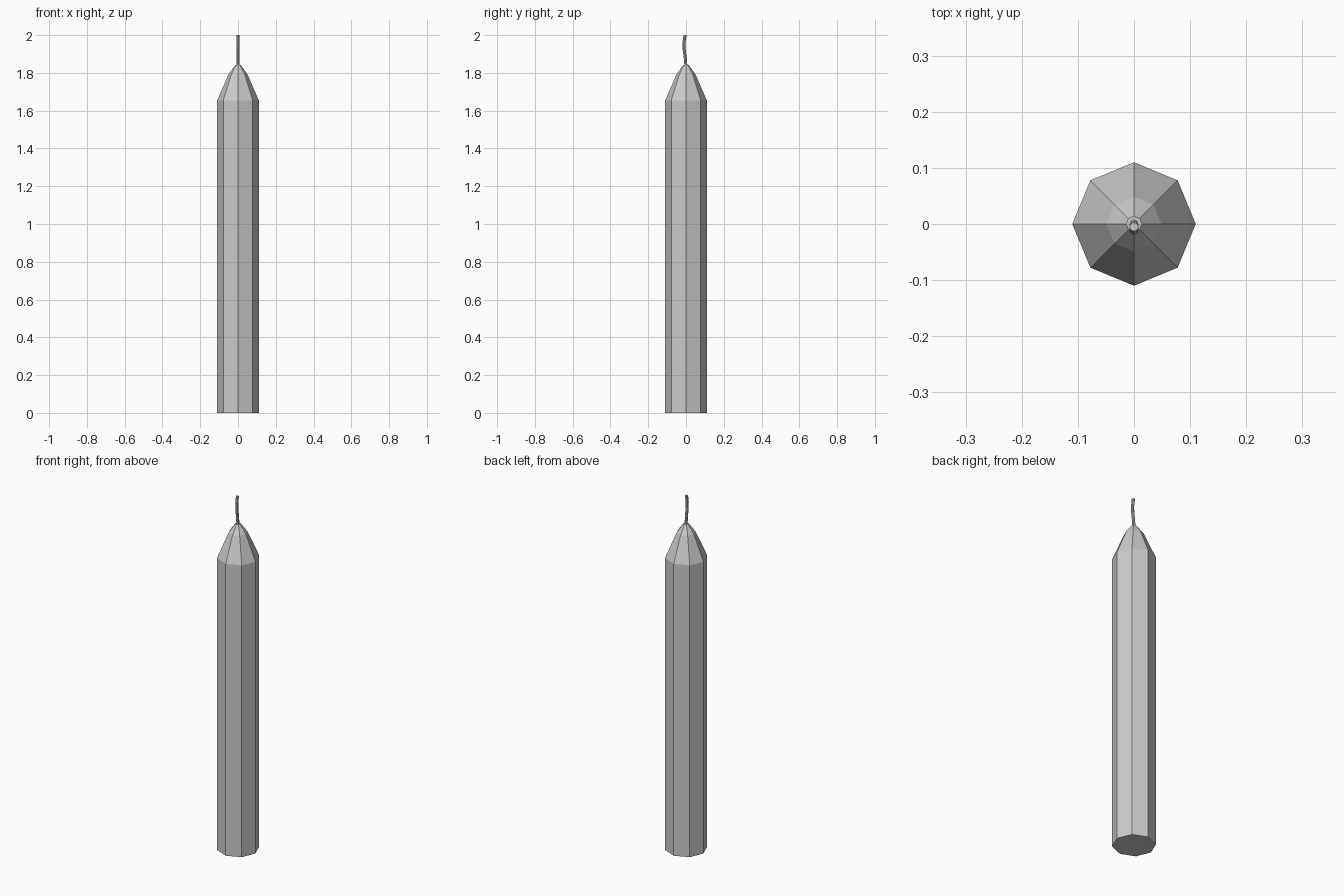
import bpy, bmesh
from math import sin, cos, tau

if "Cube" in bpy.data.objects:
    bpy.data.objects.remove(bpy.data.objects["Cube"])


def loft(name, rings, sides):
    """Skin of circular rings (y offset, z, radius), capped at both ends."""
    bm = bmesh.new()
    loops = [[bm.verts.new((r * cos(tau * i / sides), y + r * sin(tau * i / sides), z))
              for i in range(sides)] for y, z, r in rings]
    for a, b in zip(loops, loops[1:]):
        for i in range(sides):
            j = (i + 1) % sides
            bm.faces.new((a[i], a[j], b[j], b[i]))
    bm.faces.new(loops[0][::-1])
    bm.faces.new(loops[-1])
    mesh = bpy.data.meshes.new(name)
    bm.to_mesh(mesh)
    bm.free()
    obj = bpy.data.objects.new(name, mesh)
    bpy.context.collection.objects.link(obj)
    return obj


# Octagonal wax body with a two-step tapered tip
loft("wax_body", [(0, 0, 0.11), (0, 1.655, 0.11), (0, 1.795, 0.049), (0, 1.842, 0.014)], 8)

# Thin wick, bending gently towards the front
loft("wick", [(0, 1.83, 0.008), (-0.004, 1.88, 0.008), (-0.01, 1.925, 0.008),
              (-0.011, 1.96, 0.008), (-0.005, 2.0, 0.008)], 8)
